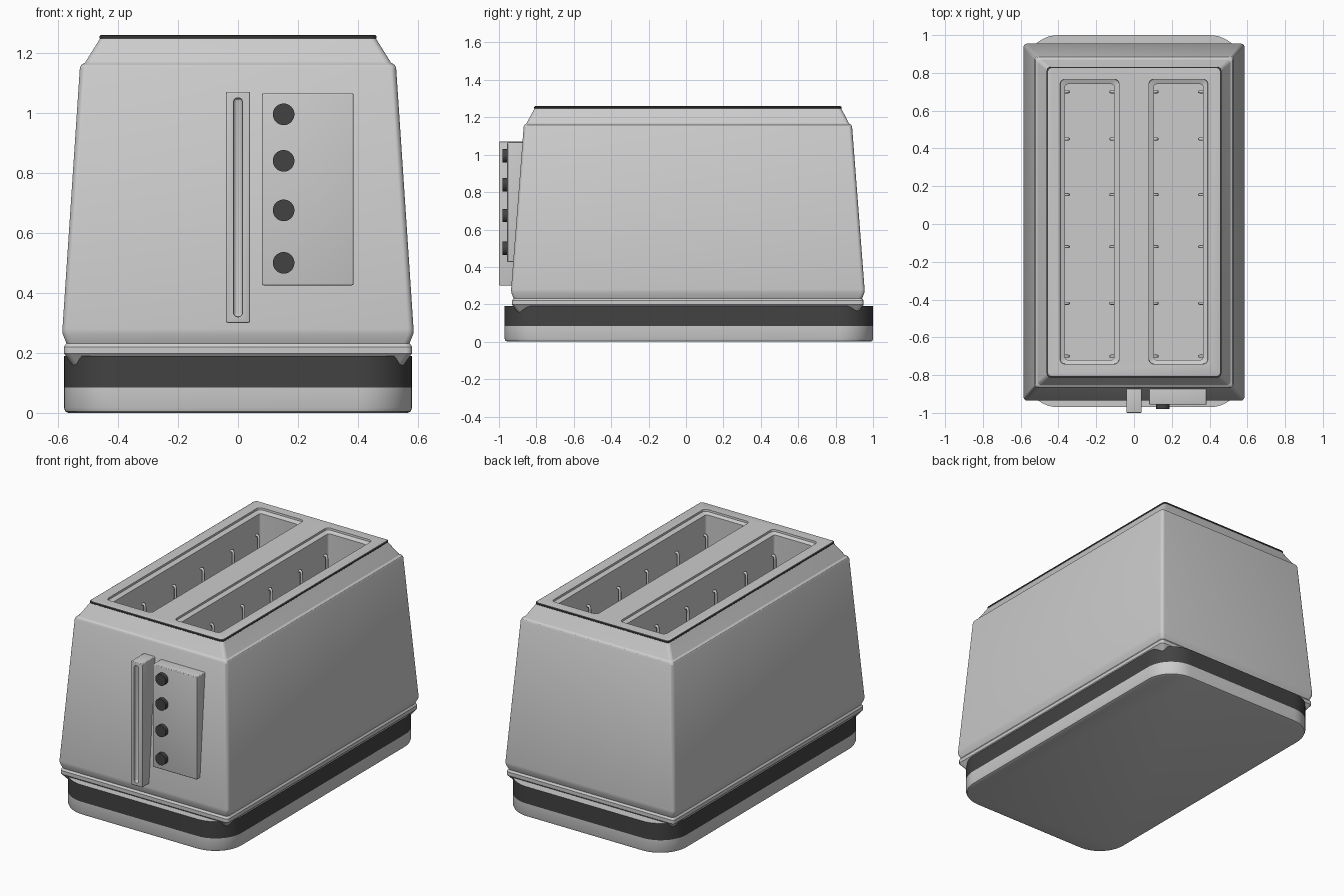
import bpy, bmesh
from math import cos, sin, pi, radians

if "Cube" in bpy.data.objects:
    bpy.data.objects.remove(bpy.data.objects["Cube"], do_unlink=True)


def material(name, value):
    m = bpy.data.materials.new(name)
    m.use_nodes = True
    colour = (value, value, value, 1)
    m.diffuse_color = colour
    m.node_tree.nodes["Principled BSDF"].inputs["Base Color"].default_value = colour
    return m


LIGHT = material("light grey", 0.6)
DARK = material("dark grey", 0.055)


def finish(name, bm, mats):
    bmesh.ops.recalc_face_normals(bm, faces=bm.faces[:])
    mesh = bpy.data.meshes.new(name)
    bm.to_mesh(mesh)
    bm.free()
    ob = bpy.data.objects.new(name, mesh)
    bpy.context.collection.objects.link(ob)
    for m in mats:
        mesh.materials.append(m)
    return ob


def activate(ob):
    bpy.ops.object.select_all(action='DESELECT')
    ob.select_set(True)
    bpy.context.view_layer.objects.active = ob


def smooth(ob):
    activate(ob)
    bpy.ops.object.shade_smooth_by_angle(angle=radians(25))


def loft(name, sections, mats, dark=None, steps=6):
    """Stack rounded rectangles (x0, x1, y0, y1, z, radius); dark = z range."""
    bm = bmesh.new()
    rings = []
    for x0, x1, y0, y1, z, r in sections:
        ring = []
        corners = [(x1 - r, y1 - r), (x0 + r, y1 - r), (x0 + r, y0 + r), (x1 - r, y0 + r)]
        for q, (cx, cy) in enumerate(corners):
            for i in range(steps + 1):
                a = (q + i / steps) * pi / 2
                ring.append(bm.verts.new((cx + r * cos(a), cy + r * sin(a), z)))
        rings.append(ring)
    n = len(rings[0])
    for low, high in zip(rings, rings[1:]):
        for i in range(n):
            j = (i + 1) % n
            f = bm.faces.new((low[i], low[j], high[j], high[i]))
            zc = f.calc_center_median().z
            if dark and dark[0] < zc < dark[1]:
                f.material_index = 1
    bm.faces.new(rings[0][::-1])
    bm.faces.new(rings[-1])
    return finish(name, bm, mats)


def box(name, x, y, z, bevel, mat):
    bm = bmesh.new()
    bmesh.ops.create_cube(bm, size=1)
    for v in bm.verts:
        v.co = [lo if c < 0 else hi for c, (lo, hi) in zip(v.co, (x, y, z))]
    bmesh.ops.bevel(bm, geom=bm.edges[:], offset=bevel, segments=3, profile=0.5, affect='EDGES')
    return finish(name, bm, [mat])


def cut(ob, cutter):
    mod = ob.modifiers.new("cut", 'BOOLEAN')
    mod.operation = 'DIFFERENCE'
    mod.solver = 'EXACT'
    mod.object = cutter
    activate(ob)
    bpy.ops.object.modifier_apply(modifier=mod.name)
    bpy.data.objects.remove(cutter, do_unlink=True)


# Rounded base with a dark upper band
base = loft("base", [
    (-w, w, -0.985 + 0.015 + 0.58 - w, 1.0 - 0.58 + w, z, 0.18)
    for w, z in ((0.565, 0), (0.576, 0.005), (0.58, 0.018), (0.58, 0.085), (0.58, 0.19))
], [LIGHT, DARK], dark=(0.085, 0.3), steps=12)
smooth(base)

# Tapered housing: skirt bead, walls, sloped shoulder and dark top rim
profile = [
    (0.545, -0.895, 0.915, 0.15), (0.57, -0.92, 0.94, 0.185),
    (0.58, -0.93, 0.95, 0.198), (0.58, -0.93, 0.95, 0.22),
    (0.572, -0.922, 0.942, 0.232), (0.584, -0.934, 0.954, 0.262),
    (0.585, -0.935, 0.955, 0.28), (0.527, -0.868, 0.888, 1.15),
    (0.522, -0.863, 0.883, 1.16), (0.51, -0.853, 0.872, 1.167),
    (0.46, -0.81, 0.83, 1.247), (0.462, -0.812, 0.832, 1.249),
    (0.462, -0.812, 0.832, 1.256), (0.455, -0.805, 0.825, 1.26),
]
housing = loft("housing", [(-w, w, y0, y1, z, 0.02) for w, y0, y1, z in profile],
               [LIGHT, DARK], dark=(1.2475, 1.2595))

# Toast slots with a shallow stepped lip
for side in (-1, 1):
    def slot(inner, outer, y0, y1, z, r):
        a, b = sorted((side * inner, side * outer))
        return (a, b, y0, y1, z, r)
    cut(housing, loft("slot_cutter", [
        slot(0.105, 0.365, -0.72, 0.74, 0.45, 0.015),
        slot(0.105, 0.365, -0.72, 0.74, 1.238, 0.015),
        slot(0.08, 0.39, -0.74, 0.765, 1.248, 0.025),
        slot(0.075, 0.395, -0.745, 0.77, 1.3, 0.025)], [LIGHT]))
smooth(housing)

# Bent guide wires along both walls of each slot
wires = bpy.data.curves.new("guide_wires", 'CURVE')
wires.dimensions = '3D'
wires.bevel_depth = 0.008
wires.bevel_resolution = 2
for wall, inward in ((0.105, 1), (0.365, -1)):
    for side in (-1, 1):
        for y in (-0.7, -0.42, -0.12, 0.155, 0.45, 0.7):
            path = [(0, 1.115), (0.01, 1.12), (0.017, 1.11), (0.018, 1.09), (0.018, 0.45)]
            spline = wires.splines.new('POLY')
            spline.points.add(len(path) - 1)
            for p, (d, z) in zip(spline.points, path):
                p.co = (side * (wall + inward * d), y, z, 1)
wires.materials.append(LIGHT)
bpy.context.collection.objects.link(bpy.data.objects.new("guide_wires", wires))

# Lever track with a long groove
track = box("lever_track", (-0.04, 0.04), (-1.0, -0.85), (0.3, 1.07), 0.006, LIGHT)
cut(track, box("groove_cutter", (-0.015, 0.015), (-1.05, -0.98), (0.32, 1.05), 0.013, LIGHT))
smooth(track)

# Control panel and round buttons
smooth(box("control_panel", (0.08, 0.385), (-0.956, -0.84), (0.425, 1.065), 0.006, LIGHT))
for i, z in enumerate((0.5, 0.675, 0.84, 0.995)):
    bpy.ops.mesh.primitive_cylinder_add(vertices=32, radius=0.036, depth=0.04,
                                        location=(0.152, -0.96, z), rotation=(pi / 2, 0, 0))
    button = bpy.context.object
    button.name = f"button_{i + 1}"
    button.data.materials.append(DARK)
    smooth(button)
